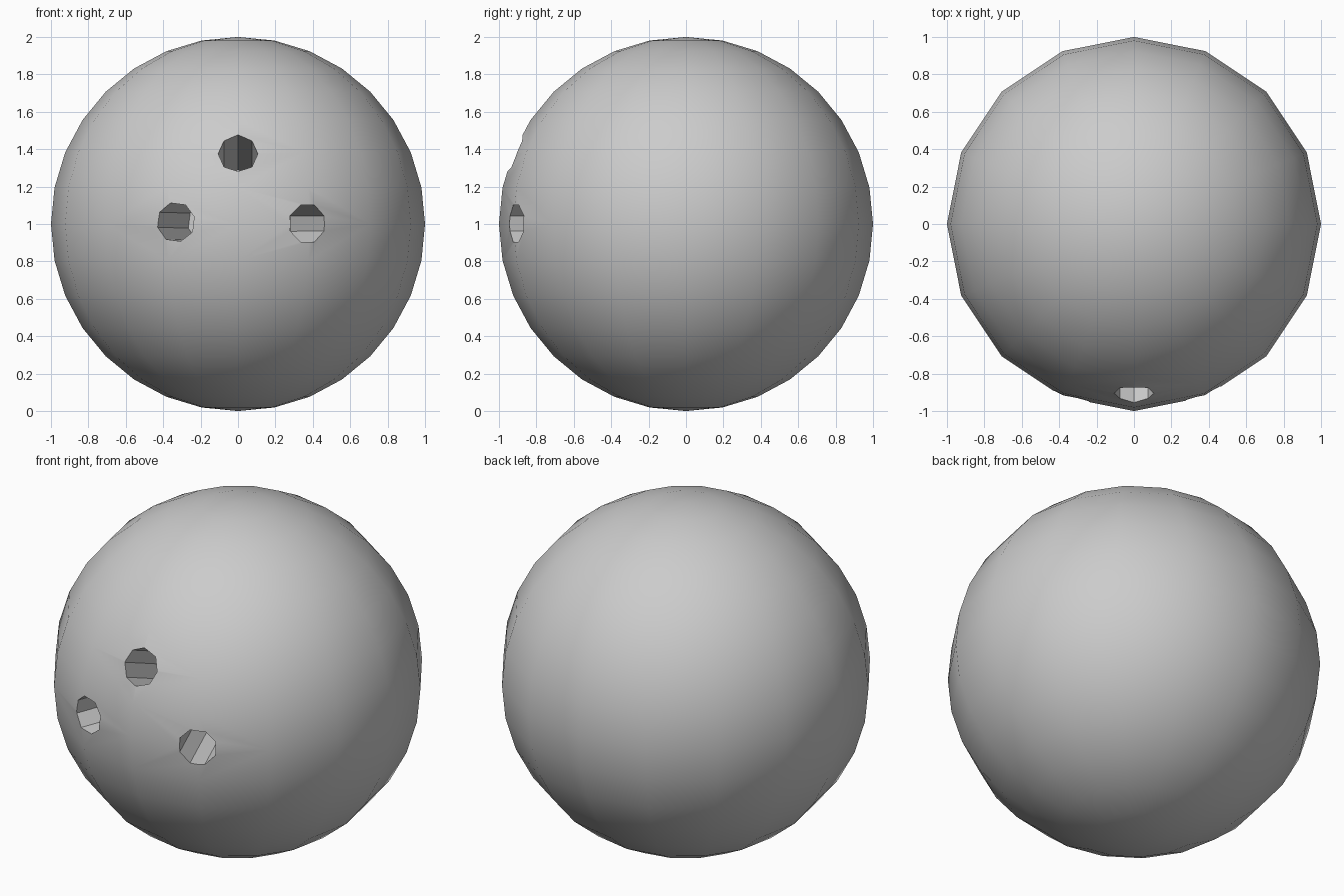
import bpy
from math import radians
from mathutils import Vector, Matrix

if "Cube" in bpy.data.objects:
    bpy.data.objects.remove(bpy.data.objects["Cube"])

# Ball body
bpy.ops.mesh.primitive_uv_sphere_add(segments=16, ring_count=16, radius=1, location=(0, 0, 1))
ball = bpy.context.object
ball.name = "ball"
CENTRE = Vector((0, 0, 1))
DEPTH = 0.5


def drill(name, direction, turn):
    """Cut one octagonal finger hole pointing at the ball centre."""
    d = Vector(direction).normalized()
    z_axis = d
    x_axis = Vector((0, 0, 1)).cross(z_axis).normalized()
    y_axis = z_axis.cross(x_axis)
    rot = Matrix((x_axis, y_axis, z_axis)).transposed().to_4x4()
    bpy.ops.mesh.primitive_cylinder_add(vertices=8, radius=0.106, depth=2 * DEPTH)
    cutter = bpy.context.object
    cutter.name = name
    cutter.matrix_world = (Matrix.Translation(CENTRE + d) @ rot
                           @ Matrix.Rotation(radians(turn), 4, 'Z'))
    cutter.hide_render = True
    bpy.context.view_layer.update()
    mod = ball.modifiers.new(name, 'BOOLEAN')
    mod.operation = 'DIFFERENCE'
    mod.solver = 'EXACT'
    mod.object = cutter
    bpy.ops.object.select_all(action='DESELECT')
    ball.select_set(True)
    bpy.context.view_layer.objects.active = ball
    bpy.ops.object.modifier_apply(modifier=name)
    bpy.data.objects.remove(cutter)


# Finger and thumb holes
drill("thumb_hole", (0, -0.924, 0.383), 0)
drill("left_finger_hole", (-0.335, -0.93, 0.01), 15)
drill("right_finger_hole", (0.376, -0.92, 0.003), 22.5)

bpy.ops.object.shade_smooth_by_angle(angle=radians(40))
